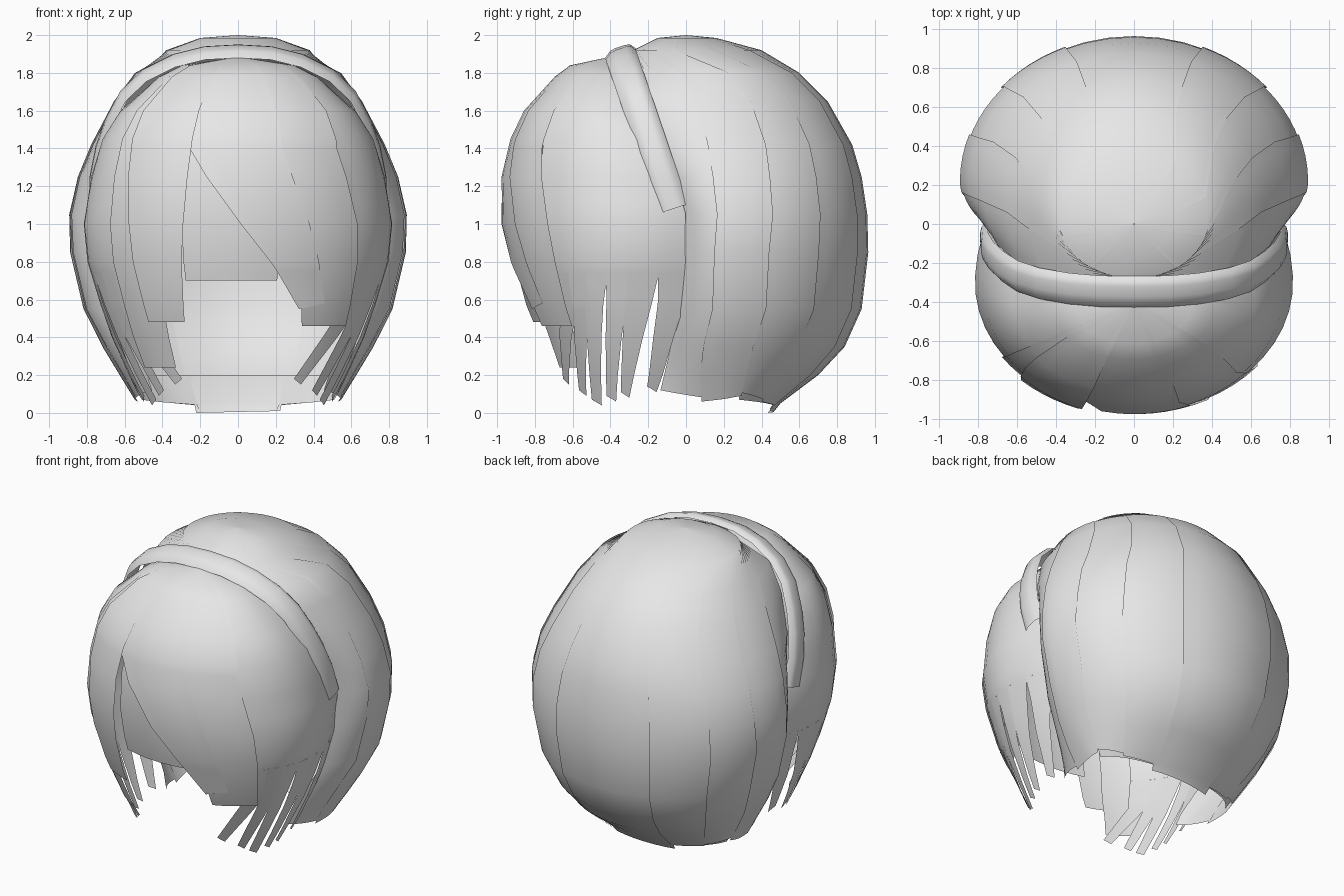
import bpy
from math import sin, cos, asin, radians, pi

cube = bpy.data.objects.get("Cube")
if cube:
    bpy.data.objects.remove(cube, do_unlink=True)

mat = bpy.data.materials.new("light_grey")
mat.use_nodes = True
mat.diffuse_color = (0.8, 0.8, 0.8, 1)
mat.node_tree.nodes["Principled BSDF"].inputs["Base Color"].default_value = (0.8, 0.8, 0.8, 1)

# Horizontal sections: z, half width, centre y, depth towards the face end, depth towards the far end
BACK = [(2.0, .002, 0, .002, .002), (1.985, .2, 0, .15, .16), (1.92, .38, .03, .31, .37),
        (1.8, .54, .06, .6, .54), (1.65, .65, .1, .7, .65), (1.42, .77, .15, .62, .73),
        (1.25, .84, .2, .52, .73), (1.05, .885, .22, .44, .74), (.85, .88, .22, .42, .745),
        (.55, .81, .22, .45, .71), (.35, .71, .2, .45, .64), (.2, .62, .2, .5, .5),
        (.05, .53, .2, .6, .3), (0, .5, .2, .6, .26)]
FRONT = [(1.885, .002, -.4, .002, .002), (1.84, .3, -.41, .2, .3), (1.78, .42, -.41, .28, .5),
         (1.6, .625, -.38, .47, .7), (1.45, .72, -.35, .57, .8), (1.25, .78, -.32, .645, .8),
         (1.0, .82, -.3, .665, .8), (.8, .8, -.3, .63, .8), (.57, .73, -.3, .57, .8),
         (.4, .67, -.3, .5, .75), (.2, .58, -.3, .42, .7), (.04, .5, -.3, .36, .6)]
# Where the back hair stops, behind the band and down the side: z, y
EDGE = [(2.0, -.32), (1.93, -.3), (1.1, 0), (.6, -.02), (.1, -.14), (0, -.15)]


def lookup(table, z):
    """Straight-line interpolation in a table sorted by falling z."""
    if z >= table[0][0]:
        return table[0][1:]
    for a, b in zip(table, table[1:]):
        if z >= b[0]:
            k = (a[0] - z) / (a[0] - b[0])
            return [p + (q - p) * k for p, q in zip(a[1:], b[1:])]
    return table[-1][1:]


def make(name, grid):
    """Smooth sheet from a grid of points."""
    n = len(grid[0])
    verts = [p for row in grid for p in row]
    faces = [(i * n + j, (i + 1) * n + j, (i + 1) * n + j + 1, i * n + j + 1)
             for i in range(len(grid) - 1) for j in range(n - 1)]
    me = bpy.data.meshes.new(name)
    me.from_pydata(verts, [], faces)
    me.materials.append(mat)
    for p in me.polygons:
        p.use_smooth = True
    ob = bpy.data.objects.new(name, me)
    bpy.context.scene.collection.objects.link(ob)


def back_point(t, z, lift):
    w, c, f, b = lookup(BACK, z)
    return (w * cos(t) * (1 + lift), c + (b if sin(t) > 0 else f) * sin(t) * (1 + lift), z)


def front_point(t, z, lift):
    w, c, f, b = lookup(FRONT, z)
    return (w * cos(t) * (1 + lift), c - (f if sin(t) > 0 else b) * sin(t) * (1 + lift), z)


def strand(name, table, point, edges, top, ends, lift=0.0, cols=6, extra=()):
    """Hair sheet between two edge angles, from top down to a slanted end."""
    low = max(ends)
    zs = sorted({top, *(r[0] for r in table if low + .02 < r[0] < top),
                 *(z for z in extra if low < z < top)}, reverse=True)
    grid = []
    for z in zs + [None]:
        row = []
        for j in range(cols + 1):
            k = j / cols
            zz = ends[0] + (ends[1] - ends[0]) * k if z is None else z
            a, b = edges(zz)
            row.append(point(a + (b - a) * k, zz, lift))
        grid.append(row)
    make(name, grid)


# Back hair: overlapping strands fanned from the crown
def back_edges(s0, s1):
    def edges(z):
        w, c, f, b = lookup(BACK, z)
        t0 = -asin(min(1, (c - lookup(EDGE, z)[0]) / f))
        span = pi - 2 * t0
        return t0 + span * s0, t0 + span * s1
    return edges


cuts = [0, .1, .2, .3, .4, .6, .7, .8, .9, 1]
half_ends = [(.12, .08), (.06, .09), (.11, .07), (.06, .04)]
back_ends = half_ends + [(.01, 0)] + [(b, a) for a, b in reversed(half_ends)]
for i, ends in enumerate(back_ends):
    strand(f"back_strand_{i + 1}", BACK, back_point,
           back_edges(max(0, cuts[i] - .004), min(1, cuts[i + 1] + .004)), 2.0, ends,
           lift=.01 * (i % 2))

# Nape: short pieces lining the lower rim
for name, s0, s1, ends in (("nape_left", .2, .42, (.07, .04)), ("nape_centre", .4, .6, (.02, .02)),
                           ("nape_right", .58, .8, (.04, .07))):
    strand(name, BACK, back_point, back_edges(s0, s1), .2, ends, lift=-.03)


# Fringe and side locks: edge angles in degrees, 0 at the left, 90 at the front
def fan(knots, mirror=False):
    def edges(z):
        a, b = (radians(v) for v in lookup(knots, z))
        return (pi - a, pi - b) if mirror else (a, b)
    return edges


def fringe(name, knots, ends, lift=0.0, mirror=False, cols=5):
    strand(name, FRONT, front_point, fan(knots, mirror), knots[0][0], ends, lift, cols,
           [k[0] for k in knots])


fringe("fringe_centre", [(1.885, 70, 112), (1.4, 72, 110), (1.0, 63, 89), (.75, 57, 75), (.55, 51, 64)],
       (.58, .55), .018)
fringe("fringe_left", [(1.885, 38, 90), (1.4, 45, 85), (1.0, 40, 70), (.46, 35, 61)],
       (.46, .46), .008)
fringe("fringe_right", [(1.885, 108, 145), (1.4, 109, 138), (1.0, 110, 133), (.48, 113, 131)],
       (.48, .48), .035)
fringe("fringe_right_under", [(1.885, 125, 150), (1.0, 122, 145), (.24, 123, 145)],
       (.24, .24), .008)
fringe("fringe_inner", [(1.6, 70, 114), (.73, 73, 113)], (.7, .7), -.08)

# Side hair reaching back under the band, ending in pointed locks:
# root angles, height of the slit, tip height, tip angles
locks = [(-22, -11, .6, .11, -13, -8), (-11, 1, .72, .08, 0, 7), (1, 12, .6, .06, 11, 19),
         (12, 22, .68, .04, 24, 33), (22, 32, .55, .09, 37, 44), (32, 43, .5, .15, 53, 60)]
for side, flip in (("left", False), ("right", True)):
    fringe(f"side_hair_{side}", [(1.885, -40, 45), (1.6, -16, 46), (1.1, -27, 44), (.74, -22, 43)],
           (.74, .74), -.004, flip, 9)
    for i, (a, b, slit, tip, c, d) in enumerate(locks):
        fringe(f"side_lock_{side}_{i + 1}", [(.74, a, b), (slit, a, b), (tip, c, d)],
               (tip, tip + .03), -.004, flip, 2)

# Headband: rounded strip along a tilted arch
arch = [(0, 1.93), (.18, 1.92), (.34, 1.88), (.5, 1.8), (.615, 1.69), (.695, 1.54),
        (.745, 1.4), (.775, 1.25), (.78, 1.08)]
arch = [(-x, z) for x, z in reversed(arch[1:])] + arch
band = []
for i, (x, z) in enumerate(arch):
    (xa, za), (xb, zb) = arch[max(0, i - 1)], arch[min(len(arch) - 1, i + 1)]
    length = ((xb - xa) ** 2 + (zb - za) ** 2) ** .5
    nx, nz = (za - zb) / length, (xb - xa) / length
    row = []
    for j in range(7):
        s = j / 3 - 1
        out = .035 * (1 - s ** 4) - .025
        row.append((x + nx * out, -.345 + (1.92 - z) * .33 + s * .08, z + nz * out + s * .026))
    band.append(row)
make("headband", band)
